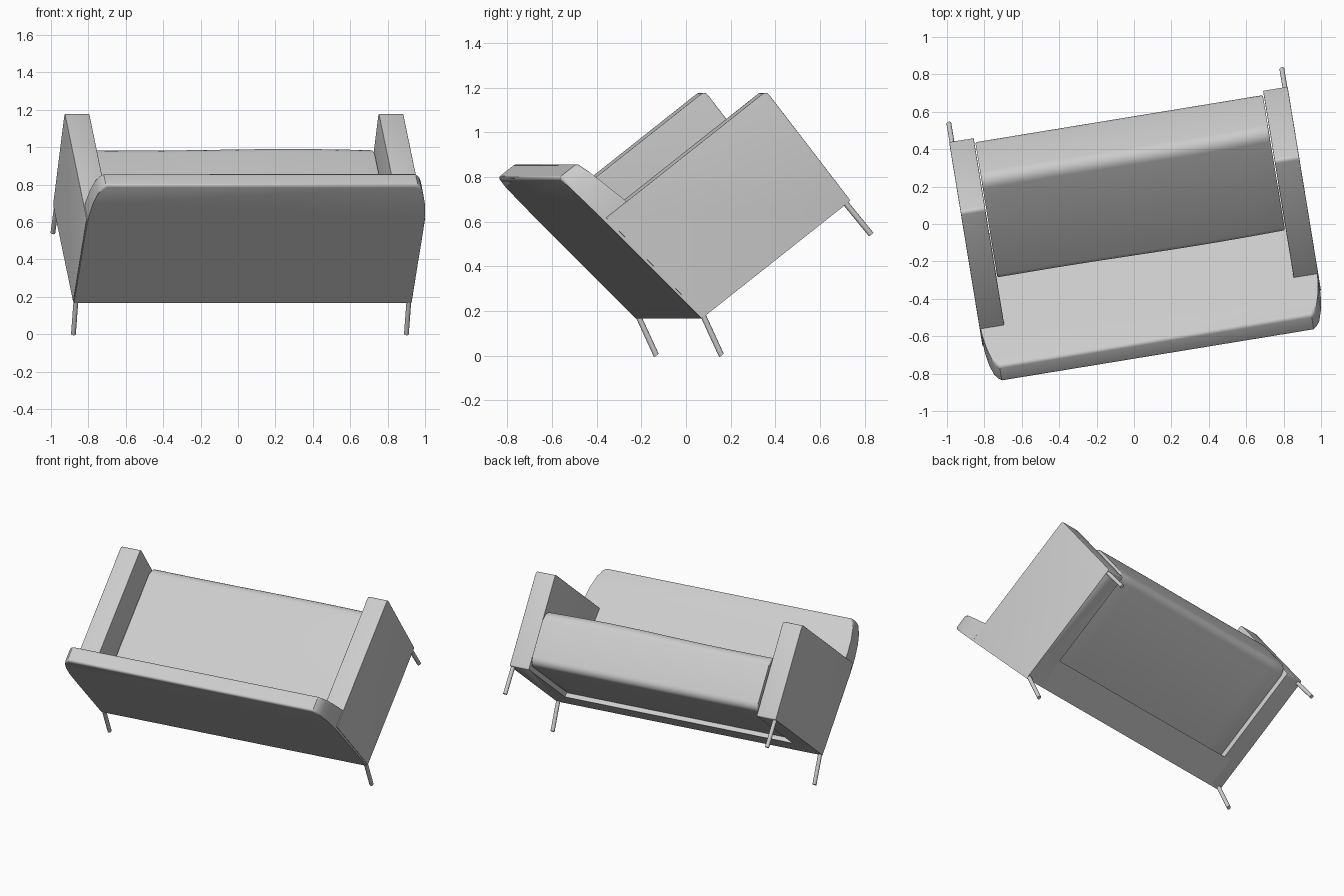
import bpy, bmesh, math
from mathutils import Matrix

if "Cube" in bpy.data.objects:
    bpy.data.objects.remove(bpy.data.objects["Cube"])

# Sofa is built upright (x width, y forward, z up), then tipped onto its back legs
POSE = (Matrix.Translation((0.025, -0.077, 0.167))
        @ Matrix.Rotation(math.radians(9.3), 4, 'Z')
        @ Matrix.Rotation(math.radians(38), 4, 'X'))

grey = bpy.data.materials.new("grey_fabric")
grey.diffuse_color = (0.6, 0.6, 0.6, 1)
grey.use_nodes = True
grey.node_tree.nodes["Principled BSDF"].inputs["Base Color"].default_value = grey.diffuse_color


def finish(name, bm, angle=40):
    bmesh.ops.recalc_face_normals(bm, faces=bm.faces)
    me = bpy.data.meshes.new(name)
    bm.to_mesh(me)
    bm.free()
    me.materials.append(grey)
    ob = bpy.data.objects.new(name, me)
    bpy.context.collection.objects.link(ob)
    ob.matrix_world = POSE
    bpy.ops.object.select_all(action='DESELECT')
    ob.select_set(True)
    bpy.context.view_layer.objects.active = ob
    bpy.ops.object.shade_smooth_by_angle(angle=math.radians(angle))
    return ob


def loft(front, back):
    """Solid between two matching outlines."""
    bm = bmesh.new()
    f = [bm.verts.new(p) for p in front]
    b = [bm.verts.new(p) for p in back]
    bm.faces.new(f)
    bm.faces.new(b[::-1])
    n = len(f)
    for i in range(n):
        j = (i + 1) % n
        bm.faces.new((f[i], b[i], b[j], f[j]))
    return bm


def round_edges(bm, edges, width, segments=4):
    bmesh.ops.bevel(bm, geom=edges, offset=width, segments=segments,
                    profile=0.5, affect='EDGES', clamp_overlap=True)


def rounded(corners, steps=5):
    """Outline with a rounded corner at each (y, z, radius) of a near-rectangle."""
    pts = []
    n = len(corners)
    for i, (y, z, r) in enumerate(corners):
        def toward(other):
            dy, dz = other[0] - y, other[1] - z
            d = math.hypot(dy, dz)
            return dy / d, dz / d
        a, b = toward(corners[i - 1]), toward(corners[(i + 1) % n])
        for k in range(steps + 1):
            t = k / steps * math.pi / 2
            p, q = r * (1 - math.sin(t)), r * (1 - math.cos(t))
            pts.append((y + a[0] * p + b[0] * q, z + a[1] * p + b[1] * q))
    return pts


# Backrest: wedge thinning upward, with rounded upper corners
half = [(0.914, 0), (0.914, 0.56), (0.910, 0.66), (0.899, 0.75),
        (0.880, 0.83), (0.866, 0.868), (0.845, 0.888)]
outline = half + [(-x, z) for x, z in reversed(half)]
bm = loft([(x, 0.20 - 0.235 * z, z) for x, z in outline],
          [(x, -0.13 * z, z) for x, z in outline])
rim = [e for e in bm.edges
       if e.verts[0].co.z > 0.5 and e.verts[1].co.z > 0.5
       and any(len(f.verts) > 4 for f in e.link_faces)]
round_edges(bm, rim, 0.016)
finish("backrest", bm)

# Arms: slabs with softened top and front edges
arm_side = rounded([(0.01, 0, 0.004), (0.856, 0, 0.008),
                    (0.857, 0.622, 0.02), (-0.065, 0.622, 0.004)], 3)
for side, label in ((-1, "left"), (1, "right")):
    bm = loft([(side * 0.784, y, z) for y, z in arm_side],
              [(side * 0.917, y, z) for y, z in arm_side])
    soft = [e for e in bm.edges
            if abs(e.verts[0].co.x - e.verts[1].co.x) < 1e-4
            and (min(v.co.z for v in e.verts) > 0.59
                 or min(v.co.y for v in e.verts) > 0.82)]
    round_edges(bm, soft, 0.022)
    finish(label + "_arm", bm)

# Seat cushion: deep block, soft along the front, slightly crowned
seat_side = rounded([(0.172, 0.03, 0.01), (0.872, 0.03, 0.05),
                     (0.872, 0.388, 0.065), (0.18, 0.388, 0.035)])
bm = loft([(-0.779, y, z) for y, z in seat_side],
          [(0.779, y, z) for y, z in seat_side])
ends = [e for e in bm.edges if any(len(f.verts) > 4 for f in e.link_faces)]
round_edges(bm, ends, 0.009, 3)
for k in range(1, 12):
    bmesh.ops.bisect_plane(bm, geom=bm.verts[:] + bm.edges[:] + bm.faces[:],
                           plane_co=(-0.779 + 1.558 * k / 12, 0, 0),
                           plane_no=(1, 0, 0))
for v in bm.verts:
    if v.co.z > 0.3:
        v.co.z += 0.005 * (1 - (v.co.x / 0.779) ** 2) + 0.005 * math.sin(4 * v.co.x)
finish("seat_cushion", bm, 50)

# Legs: thin rods, the rear pair raked backward
for side, label in ((-1, "left"), (1, "right")):
    for end, top, tip in (("rear", (0.02, 0.03), (-0.03, -0.186)),
                          ("front", (0.832, 0.03), (0.838, -0.178))):
        ring = [(math.cos(t * math.tau / 12) * 0.013,
                 math.sin(t * math.tau / 12) * 0.013) for t in range(12)]
        bm = loft([(side * 0.902 + x, top[0] + y, top[1]) for x, y in ring],
                  [(side * 0.902 + x, tip[0] + y, tip[1]) for x, y in ring])
        finish(f"{label}_{end}_leg", bm)
